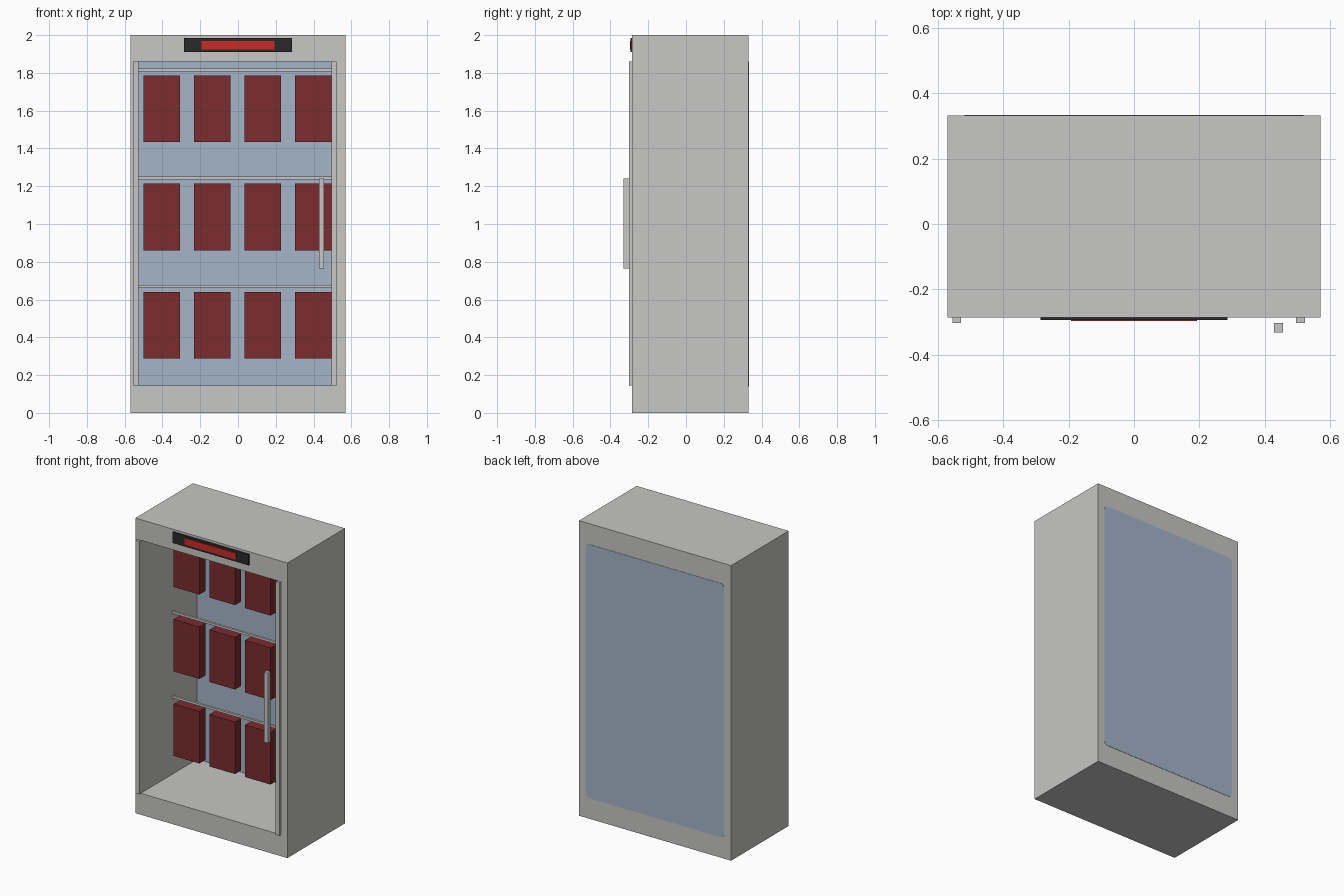
import bpy, bmesh

old = bpy.data.objects.get("Cube")
if old:
    bpy.data.objects.remove(old, do_unlink=True)


def material(name, rgb):
    m = bpy.data.materials.new(name)
    m.use_nodes = True
    color = (*rgb, 1)
    m.diffuse_color = color
    m.node_tree.nodes["Principled BSDF"].inputs["Base Color"].default_value = color
    return m


grey = material("cabinet grey", (0.57, 0.57, 0.56))
blue = material("glass blue", (0.37, 0.46, 0.58))
maroon = material("package maroon", (0.2, 0.025, 0.027))
black = material("sign black", (0.023, 0.023, 0.023))
red = material("display red", (0.6, 0.025, 0.018))


def box_mesh(x, y, z):
    """Cube spanning the given (low, high) ranges."""
    bm = bmesh.new()
    bmesh.ops.create_cube(bm, size=1)
    for v in bm.verts:
        v.co = [r[0] if c < 0 else r[1] for c, r in zip(v.co, (x, y, z))]
    return bm


def finish(name, bm, *mats):
    mesh = bpy.data.meshes.new(name)
    bm.to_mesh(mesh)
    bm.free()
    for m in mats:
        mesh.materials.append(m)
    obj = bpy.data.objects.new(name, mesh)
    bpy.context.collection.objects.link(obj)
    return obj


def box(name, x, y, z, mat):
    return finish(name, box_mesh(x, y, z), mat)


FRONT, BACK = -0.285, 0.331
LOW, HIGH = 0.145, 1.86

# Cabinet: front face inset to the opening, then pushed back into a cavity
bm = box_mesh((-0.57, 0.57), (FRONT, BACK), (0, 2))
bm.normal_update()
face = min(bm.faces, key=lambda f: f.normal.y)
bmesh.ops.inset_region(bm, faces=[face], thickness=0.05)
for v in face.verts:
    v.co.x = -0.53 if v.co.x < 0 else 0.515
    v.co.z = LOW if v.co.z < 1 else HIGH
rear = bmesh.ops.extrude_discrete_faces(bm, faces=[face])["faces"][0]
for v in rear.verts:
    v.co.y = 0.32
rear.material_index = 1
bmesh.ops.recalc_face_normals(bm, faces=bm.faces)
finish("cabinet", bm, grey, blue)

# Rear glass with rounded corners
bm = box_mesh((-0.518, 0.518), (BACK - 0.002, BACK + 0.002), (0.14, HIGH))
corners = [e for e in bm.edges if abs(e.verts[0].co.y - e.verts[1].co.y) > 0.001]
bmesh.ops.bevel(bm, geom=corners, offset=0.025, segments=4, profile=0.5, affect='EDGES')
finish("rear_glass", bm, blue)

# Door bars and handle
for name, x in (("right_door_bar", -0.555), ("left_door_bar", 0.495)):
    box(name, (x, x + 0.027), (-0.303, FRONT), (LOW, HIGH), grey)
box("door_handle", (0.428, 0.455), (-0.331, -0.303), (0.765, 1.24), grey)

# Sign and display
box("sign_panel", (-0.285, 0.285), (-0.293, FRONT), (1.91, 1.985), black)
box("sign_display", (-0.193, 0.193), (-0.297, -0.293), (1.925, 1.97), red)

# Rails with the packages hanging below them
for row, top in enumerate((0.641, 1.214, 1.786)):
    box(f"rail_{row + 1}", (-0.53, 0.515), (0.05, 0.065), (top + 0.022, top + 0.037), grey)
    for col in range(4):
        x = -0.5 + col * 0.267
        box(f"package_{row + 1}_{col + 1}", (x, x + 0.193), (0.025, 0.09),
            (top - 0.353, top), maroon)
